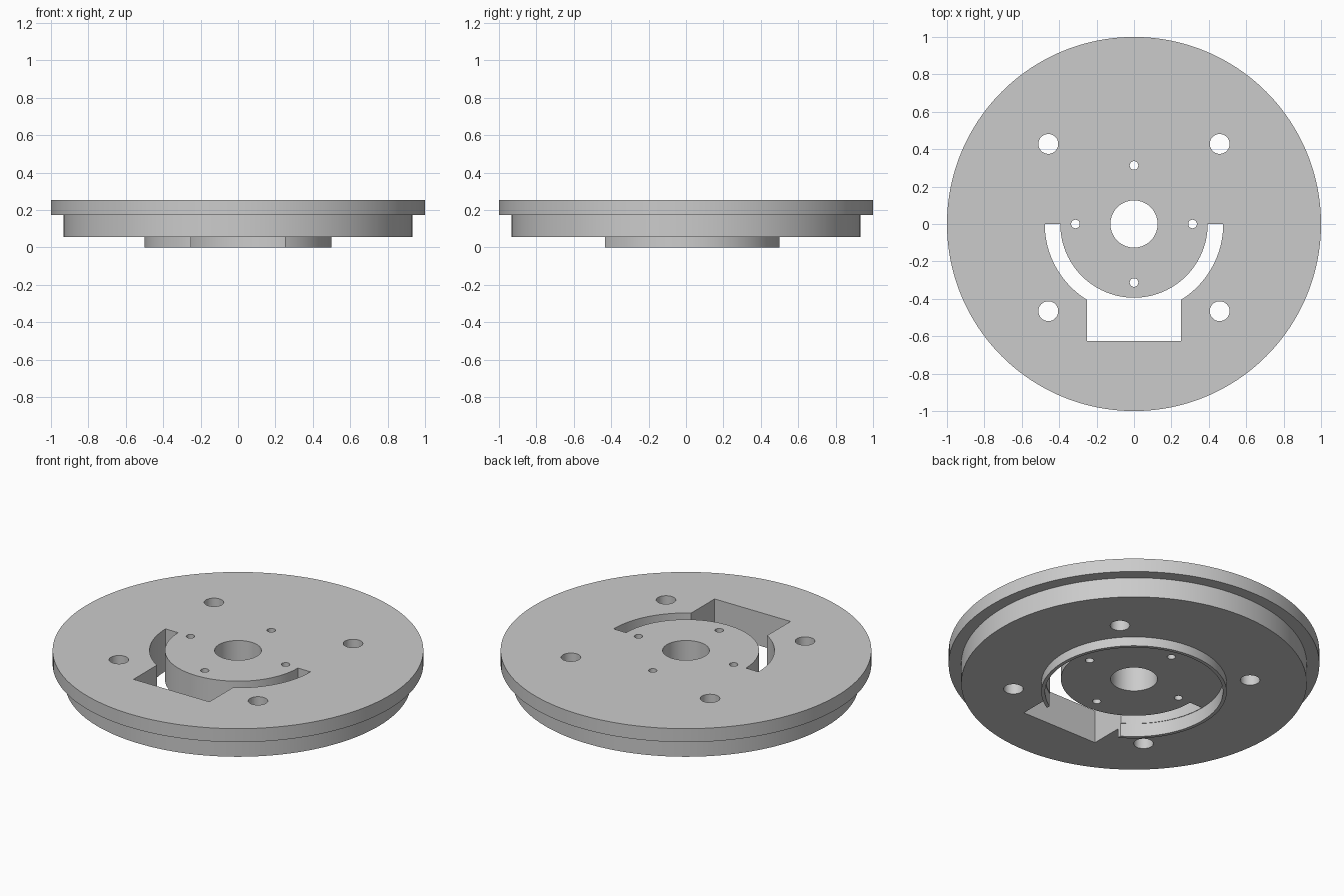
import bpy, bmesh, math

SEG = 192
TAU = 2 * math.pi

if "Cube" in bpy.data.objects:
    bpy.data.objects.remove(bpy.data.objects["Cube"], do_unlink=True)

# Single grey finish
grey = bpy.data.materials.new("light grey")
grey.use_nodes = True
colour = (0.6, 0.6, 0.6, 1)
grey.diffuse_color = colour
grey.node_tree.nodes["Principled BSDF"].inputs["Base Color"].default_value = colour


def finish(name, bm):
    bmesh.ops.recalc_face_normals(bm, faces=bm.faces)
    mesh = bpy.data.meshes.new(name)
    bm.to_mesh(mesh)
    bm.free()
    mesh.materials.append(grey)
    obj = bpy.data.objects.new(name, mesh)
    bpy.context.collection.objects.link(obj)
    return obj


def lathe(name, profile):
    """Turn a closed (radius, z) profile around the z axis."""
    bm = bmesh.new()
    rings = [[bm.verts.new((r * math.cos(TAU * i / SEG), r * math.sin(TAU * i / SEG), z))
              for i in range(SEG)] for r, z in profile]
    for k, a in enumerate(rings):
        b = rings[(k + 1) % len(rings)]
        for i in range(SEG):
            j = (i + 1) % SEG
            bm.faces.new((a[i], a[j], b[j], b[i]))
    return finish(name, bm)


def prism(name, outline):
    """Extrude a flat outline right through the plate."""
    bm = bmesh.new()
    face = bm.faces.new([bm.verts.new((x, y, -0.1)) for x, y in outline])
    top = bmesh.ops.extrude_face_region(bm, geom=[face])["geom"]
    bmesh.ops.translate(bm, vec=(0, 0, 0.5),
                        verts=[v for v in top if isinstance(v, bmesh.types.BMVert)])
    return finish(name, bm)


def arc(radius, start, end, steps, cx=0, cy=0):
    return [(cx + radius * math.cos(start + (end - start) * i / steps),
             cy + radius * math.sin(start + (end - start) * i / steps))
            for i in range(steps + 1)]


def cut(target, cutter):
    mod = target.modifiers.new("cut", "BOOLEAN")
    mod.operation = "DIFFERENCE"
    mod.solver = "EXACT"
    mod.object = cutter
    bpy.ops.object.select_all(action="DESELECT")
    bpy.context.view_layer.objects.active = target
    target.select_set(True)
    bpy.ops.object.modifier_apply(modifier=mod.name)
    bpy.data.objects.remove(cutter, do_unlink=True)


# Turned plate: bore, top flange, stepped body, raised lip and recessed underside
plate = lathe("flanged_plate", [
    (0.126, 0.254), (1.0, 0.254), (1.0, 0.174), (0.932, 0.174), (0.932, 0.055),
    (0.5, 0.055), (0.5, 0.0), (0.48, 0.0), (0.48, 0.08), (0.126, 0.08)])

# Half-ring slot opening into a square-cornered pocket at the front
OUTER, INNER, HALF, FRONT = 0.477, 0.394, 0.25, -0.626
corner = math.acos(HALF / OUTER)
slot = arc(OUTER, -math.pi, corner - math.pi, 40)
slot += [(-HALF, FRONT), (HALF, FRONT)]
slot += arc(OUTER, -corner, 0, 40)
slot += arc(INNER, 0, -math.pi, 96)
cut(plate, prism("slot_cutter", slot))

# Four mounting holes, then four small holes around the bore
holes = [(sx * 0.458, y, 0.053) for sx in (-1, 1) for y in (0.428, -0.466)]
holes += [(0.313 * x, 0.313 * y, 0.023) for x, y in ((1, 0), (0, 1), (-1, 0), (0, -1))]
for x, y, r in holes:
    cut(plate, prism("hole_cutter", arc(r, 0, TAU, 48, x, y)[:-1]))

bpy.ops.object.shade_smooth_by_angle(angle=math.radians(30))
